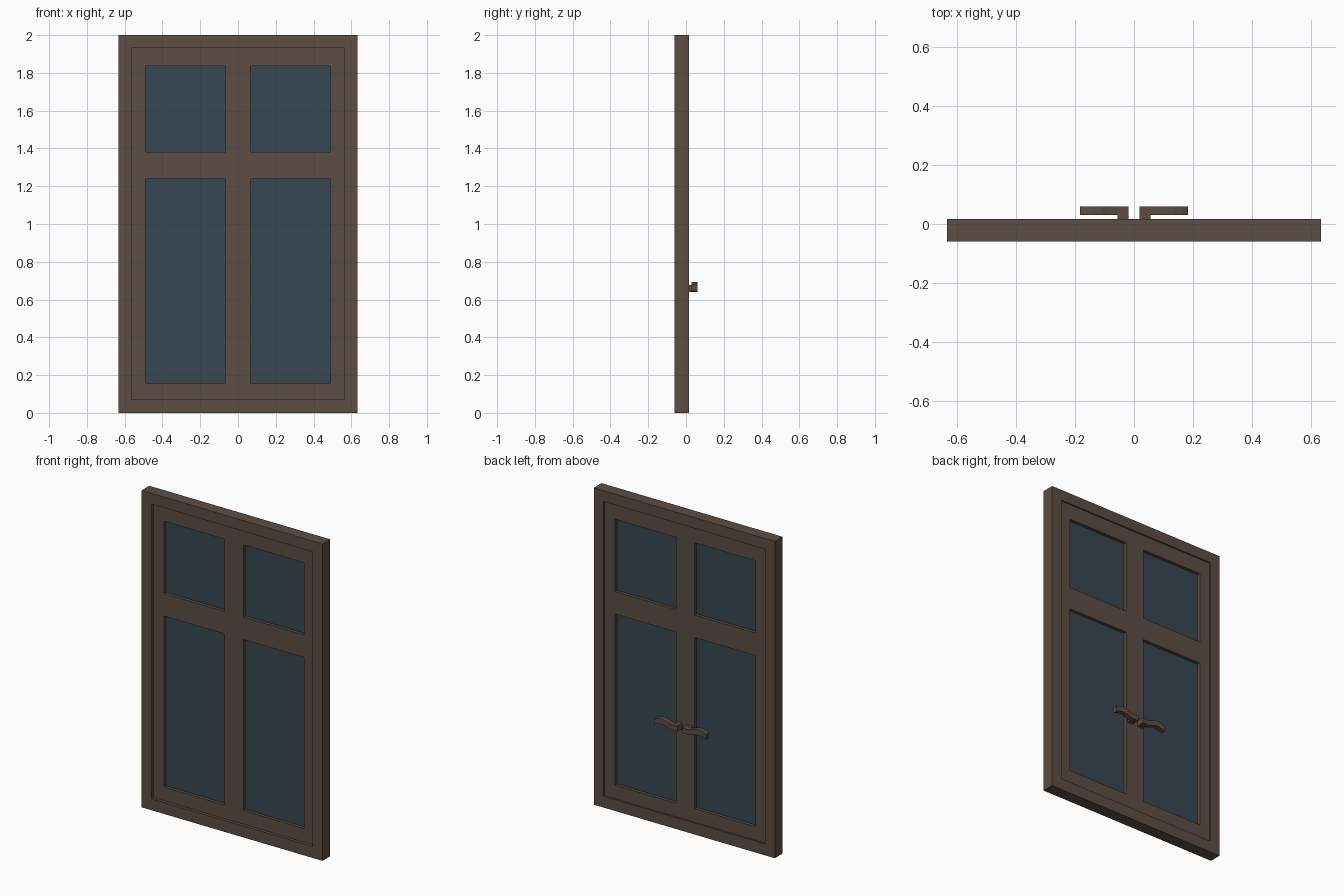
import bpy, bmesh

if "Cube" in bpy.data.objects:
    bpy.data.objects.remove(bpy.data.objects["Cube"])


def material(name, rgb):
    m = bpy.data.materials.new(name)
    m.diffuse_color = (*rgb, 1)
    m.use_nodes = True
    m.node_tree.nodes["Principled BSDF"].inputs["Base Color"].default_value = m.diffuse_color
    return m


BROWN = material("dark brown wood", (0.11, 0.074, 0.057))
GLASS = material("blue grey glass", (0.038, 0.062, 0.085))


def finish(name, bm, mat):
    bmesh.ops.recalc_face_normals(bm, faces=bm.faces)
    me = bpy.data.meshes.new(name)
    bm.to_mesh(me)
    bm.free()
    me.materials.append(mat)
    ob = bpy.data.objects.new(name, me)
    bpy.context.collection.objects.link(ob)
    return ob


def extrude_y(bm, faces, depth):
    geo = bmesh.ops.extrude_face_region(bm, geom=faces, use_keep_orig=True)["geom"]
    verts = [g for g in geo if isinstance(g, bmesh.types.BMVert)]
    bmesh.ops.translate(bm, verts=verts, vec=(0, depth, 0))


def lattice(name, xs, zs, holes, y0, y1, mat):
    """Slab cut into a grid of cells, with the listed cells left open."""
    bm = bmesh.new()
    v = [[bm.verts.new((x, y0, z)) for z in zs] for x in xs]
    faces = [bm.faces.new((v[i][j], v[i + 1][j], v[i + 1][j + 1], v[i][j + 1]))
             for i in range(len(xs) - 1) for j in range(len(zs) - 1)
             if (i, j) not in holes]
    extrude_y(bm, faces, y1 - y0)
    return finish(name, bm, mat)


# Outer frame
lattice("outer_frame", [-0.632, -0.563, 0.563, 0.632], [0, 0.072, 1.932, 2],
        {(1, 1)}, -0.06, 0.017, BROWN)

# Sash with four openings, set back inside the frame
X = [-0.563, -0.49, -0.065, 0.065, 0.49, 0.563]
Z = [0.072, 0.158, 1.238, 1.38, 1.836, 1.932]
panes = {(i, j) for i in (1, 3) for j in (1, 3)}
lattice("sash", X, Z, panes, -0.04, 0.008, BROWN)

# Glass panes
for n, (i, j) in enumerate(sorted(panes)):
    lattice(f"glass_pane_{n + 1}", X[i:i + 2], Z[j:j + 2], set(),
            -0.02, -0.012, GLASS)

# Wavy lever handles on the back, mirrored left and right
TOP = [(0.018, 0.676), (0.058, 0.674), (0.085, 0.682), (0.11, 0.691),
       (0.135, 0.693), (0.16, 0.687), (0.182, 0.678)]
for side, s in (("left", -1), ("right", 1)):
    bm = bmesh.new()
    outline = TOP + [(x, z - 0.034) for x, z in reversed(TOP)]
    face = bm.faces.new([bm.verts.new((s * x, 0.03, z)) for x, z in outline])
    extrude_y(bm, [face], 0.03)
    finish(f"handle_lever_{side}", bm, BROWN)
    xs = sorted((s * 0.018, s * 0.056))
    lattice(f"handle_base_{side}", xs, [0.64, 0.676], set(), 0.008, 0.03, BROWN)
